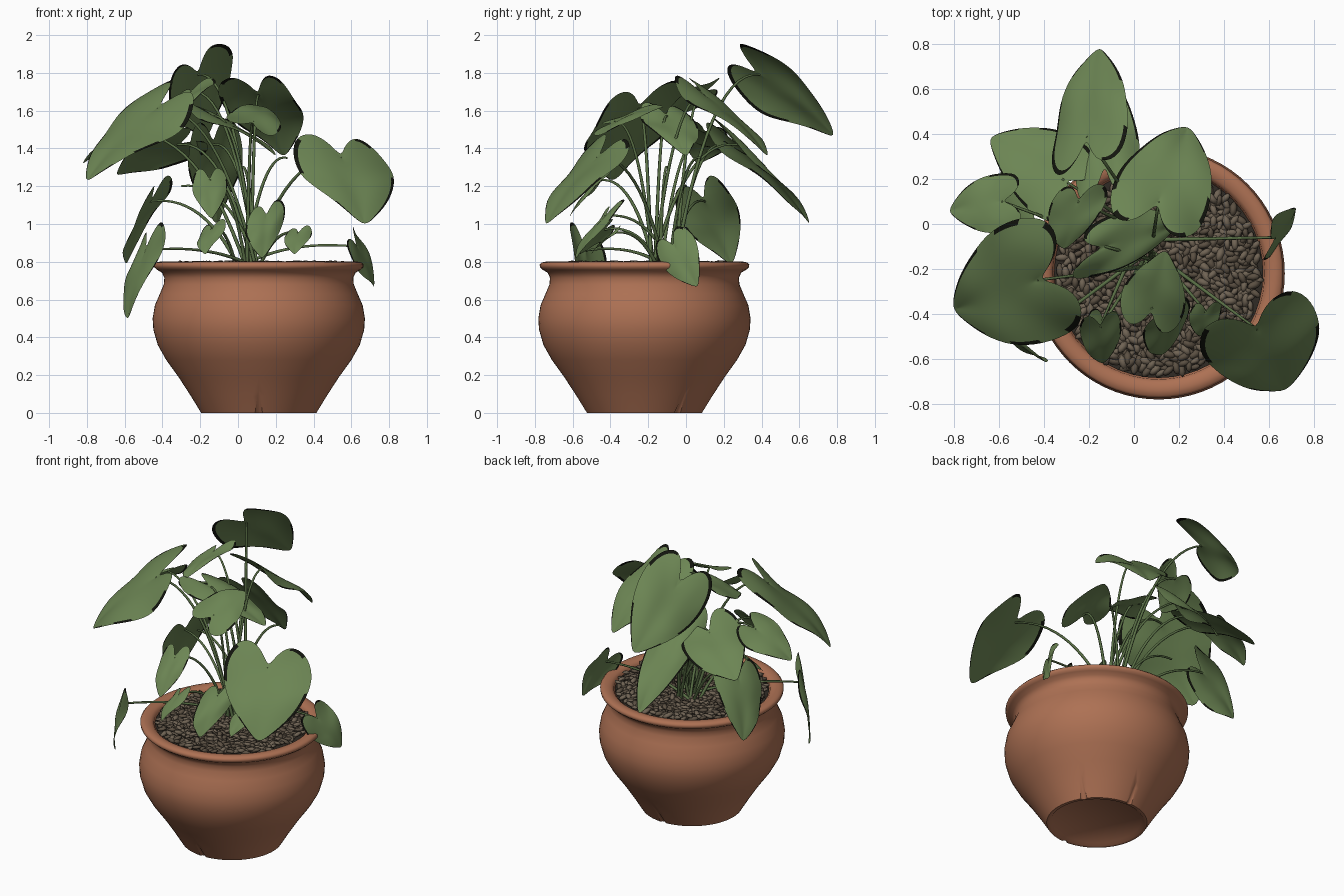
import bpy, bmesh, math, random
from mathutils import Vector, Matrix

random.seed(4)
if "Cube" in bpy.data.objects:
    bpy.data.objects.remove(bpy.data.objects["Cube"])

CENTRE = Vector((0.11, -0.22, 0))


def material(name, r, g, b):
    mat = bpy.data.materials.new(name)
    mat.use_nodes = True
    mat.diffuse_color = (r, g, b, 1)
    shader = next(n for n in mat.node_tree.nodes if n.type == 'BSDF_PRINCIPLED')
    shader.inputs["Base Color"].default_value = (r, g, b, 1)
    shader.inputs["Roughness"].default_value = 0.8
    return mat


terracotta = material("terracotta", .42, .165, .088)
leaf_green = material("leaf green", .15, .235, .088)
leaf_edge = material("leaf edge black", .006, .007, .004)
stem_green = material("stem green", .1, .16, .06)
pebble_brown = material("pebble brown", .16, .125, .088)
pebble_dark = material("pebble dark brown", .105, .08, .055)
soil_brown = material("soil brown", .03, .024, .018)


def make_object(name, bm, *mats):
    mesh = bpy.data.meshes.new(name)
    bm.to_mesh(mesh)
    bm.free()
    obj = bpy.data.objects.new(name, mesh)
    bpy.context.collection.objects.link(obj)
    for mat in mats:
        mesh.materials.append(mat)
    return obj


def activate(obj):
    bpy.ops.object.select_all(action='DESELECT')
    obj.select_set(True)
    bpy.context.view_layer.objects.active = obj


# Pot: revolved profile of radius and height
profile = [(0, .02), (.27, .015), (.285, 0), (.305, 0), (.36, .09), (.425, .19),
           (.49, .28), (.535, .36), (.558, .44), (.562, .5), (.55, .57),
           (.524, .63), (.503, .68), (.5, .715), (.512, .742), (.538, .757), (.553, .77),
           (.555, .785), (.545, .796), (.52, .801), (.49, .795), (.472, .78), (.463, .7), (0, .7)]
bm = bmesh.new()
ring = [bm.verts.new((r, 0, z)) for r, z in profile]
edges = [bm.edges.new(pair) for pair in zip(ring, ring[1:])]
bmesh.ops.spin(bm, geom=ring + edges, cent=(0, 0, 0), axis=(0, 0, 1),
               angle=math.tau, steps=72, use_merge=True)
bmesh.ops.remove_doubles(bm, verts=bm.verts, dist=.0005)
bmesh.ops.recalc_face_normals(bm, faces=bm.faces)
pot = make_object("pot", bm, terracotta)
pot.location = CENTRE

# Shallow tapering grooves at the foot of the pot: front, back and back left
bm = bmesh.new()
for degrees in (0, 125, 180):
    lean = Vector((0, -.085, .15))
    tilt = lean.to_track_quat('Z', 'Y').to_matrix().to_4x4()
    place = Matrix.Rotation(math.radians(degrees), 4, 'Z') @ \
        Matrix.Translation((0, -.352, .06)) @ tilt
    bmesh.ops.create_cone(bm, cap_ends=True, segments=16, radius1=.026, radius2=.002,
                          depth=.19, matrix=place)
cutter = make_object("groove_cutter", bm, terracotta)
cutter.location = CENTRE
cutter.hide_render = True
cut = pot.modifiers.new("grooves", 'BOOLEAN')
cut.operation, cut.object, cut.solver = 'DIFFERENCE', cutter, 'EXACT'
activate(pot)
bpy.ops.object.modifier_apply(modifier=cut.name)
bpy.data.objects.remove(cutter)
activate(pot)
bpy.ops.object.shade_smooth_by_angle(angle=math.radians(50))

# Soil under the pebbles
bm = bmesh.new()
bmesh.ops.create_circle(bm, cap_ends=True, segments=48, radius=.466,
                        matrix=Matrix.Translation(CENTRE + Vector((0, 0, .77))))
make_object("soil", bm, soil_brown)

# Pebbles: scattered flattened ovals in two browns
bm = bmesh.new()
COUNT = 800
for k in range(COUNT):
    radius = .448 * math.sqrt((k + .5) / COUNT)
    angle = k * 2.39996
    spot = CENTRE + Vector((radius * math.cos(angle), radius * math.sin(angle),
                            random.uniform(.774, .792)))
    turn = Matrix.Rotation(random.uniform(0, math.pi), 4, 'Z') @ \
        Matrix.Rotation(random.uniform(-.4, .4), 4, 'Y')
    size = random.uniform(.85, 1.25)
    shape = Matrix.Diagonal((.033 * size, .016 * size, .012 * size, 1))
    made = bmesh.ops.create_icosphere(bm, subdivisions=1, radius=1,
                                      matrix=Matrix.Translation(spot) @ turn @ shape)
    shade = int(random.random() < .45)
    for face in {f for v in made["verts"] for f in v.link_faces}:
        face.material_index = shade
        face.smooth = True
make_object("pebbles", bm, pebble_brown, pebble_dark)

# Stems share one curve object
stem_curve = bpy.data.curves.new("stems", 'CURVE')
stem_curve.dimensions = '3D'
stem_curve.bevel_depth = .009
stem_curve.bevel_resolution = 1
stem_curve.materials.append(stem_green)
stems = bpy.data.objects.new("stems", stem_curve)
bpy.context.collection.objects.link(stems)


def add_stem(end):
    start = Vector((.04 + random.uniform(-.07, .07), -.12 + random.uniform(-.07, .07), .76))
    bend = start.lerp(end, .4)
    bend.z = end.z + .04
    spline = stem_curve.splines.new('POLY')
    steps = 14
    spline.points.add(steps)
    for i, point in enumerate(spline.points):
        t = i / steps
        p = start.lerp(bend, t).lerp(bend.lerp(end, t), t)
        point.co = (*p, 1)
        point.radius = 1.15 - .5 * t


# Half outline of a heart leaf: along the midrib, out to the side
outline = [(0, 0), (-.2, .15), (-.37, .46), (-.3, .84), (-.03, 1.05), (.25, 1.02),
           (.5, .84), (.74, .54), (.92, .22), (1.03, 0)]
ACROSS = [-1, -.97, -.67, -.33, 0, .33, .67, .97, 1]


def add_leaf(name, notch, tip, side, arch=.2):
    """Heart leaf from stem joint to tip; side is the half width vector."""
    notch, side = Vector(notch), Vector(side)
    axis = Vector(tip) - notch
    length = axis.length
    normal = axis.cross(side).normalized()
    if normal.z < 0:
        normal.negate()
    phase = random.uniform(0, math.tau)
    bm = bmesh.new()
    rows = []
    for i, (edge_a, edge_b) in enumerate(outline):
        mid = (i / (len(outline) - 1)) ** 1.3
        row = []
        for s in ACROSS:
            a = mid + (edge_a - mid) * abs(s)
            b = edge_b * s
            lift = arch * max(a, .3 * a) * (1 - a) + .1 * abs(b) - .16 * b * b
            lift += .05 * abs(b) * math.sin(7 * a + phase + 2 * b)
            row.append(bm.verts.new(notch + axis * a + side * b + normal * lift * length))
        rows.append(row)
    # Withered dark rim at the tip and in patches along the edge
    last = len(ACROSS) - 2
    for i, (low, high) in enumerate(zip(rows, rows[1:])):
        for j in range(last + 1):
            face = bm.faces.new((low[j], low[j + 1], high[j + 1], high[j]))
            face.smooth = True
            if j in (0, last) and (i > 6 or random.random() < .45):
                face.material_index = 1
    bmesh.ops.remove_doubles(bm, verts=bm.verts, dist=.0005)
    bmesh.ops.recalc_face_normals(bm, faces=bm.faces)
    if sum(f.normal.dot(normal) for f in bm.faces) < 0:
        bmesh.ops.reverse_faces(bm, faces=bm.faces)
    leaf = make_object(name, bm, leaf_green, leaf_edge)
    leaf.modifiers.new("smooth", 'SUBSURF').levels = 2
    leaf.modifiers["smooth"].render_levels = 2
    add_stem(notch)


# Upper leaves
add_leaf("leaf_top_back", (-.21, .39, 1.79), (-.16, .78, 1.47), (.165, .065, .115))
add_leaf("leaf_back_left", (.11, .1, 1.68), (.24, .43, 1.36), (.2, -.07, .0))
add_leaf("leaf_back_low", (-.13, .27, 1.42), (-.11, .65, 1.0), (.14, .03, .02))
add_leaf("leaf_back_right", (-.32, .2, 1.42), (-.64, .38, 1.26), (.08, .17, -.06))
add_leaf("leaf_far_right", (-.59, .1, 1.48), (-.82, .06, 1.32), (0, .13, -.04))
add_leaf("leaf_large_right", (-.43, -.25, 1.61), (-.8, -.38, 1.23), (.105, -.255, -.075))
add_leaf("leaf_middle", (-.13, -.1, 1.57), (.2, .0, 1.36), (-.05, -.14, .01))
add_leaf("leaf_inner_right", (-.25, .1, 1.7), (-.31, -.11, 1.58), (.12, .01, .06))
add_leaf("leaf_front_high", (.08, -.38, 1.54), (.14, -.12, 1.62), (.135, -.04, -.04))
# Lower leaves
add_leaf("leaf_large_left", (.55, -.47, 1.35), (.67, -.74, 1.0), (.245, .095, -.02))
add_leaf("leaf_rim_left", (.63, -.06, .88), (.72, .06, .67), (.02, .09, .06))
add_leaf("leaf_front", (.15, -.43, 1.04), (.13, -.58, .82), (.1, .06, .04))
add_leaf("leaf_front_small", (.32, -.39, .95), (.3, -.5, .84), (.07, .01, .01))
add_leaf("leaf_front_right", (-.14, -.43, .97), (-.17, -.56, .84), (.07, -.01, .03))
add_leaf("leaf_front_upper", (-.15, -.46, 1.23), (-.14, -.62, 1.03), (.09, .01, .01))
add_leaf("leaf_right_hanging", (-.49, -.53, .86), (-.58, -.46, .5), (.08, -.09, .05))
add_leaf("leaf_right_low", (-.46, .1, 1.12), (-.59, .24, .79), (.07, .14, .05))
# Bare young shoots
for shoot in [(.26, .08, 1.35), (-.3, .0, 1.2), (.02, -.1, 1.3)]:
    add_stem(Vector(shoot))
